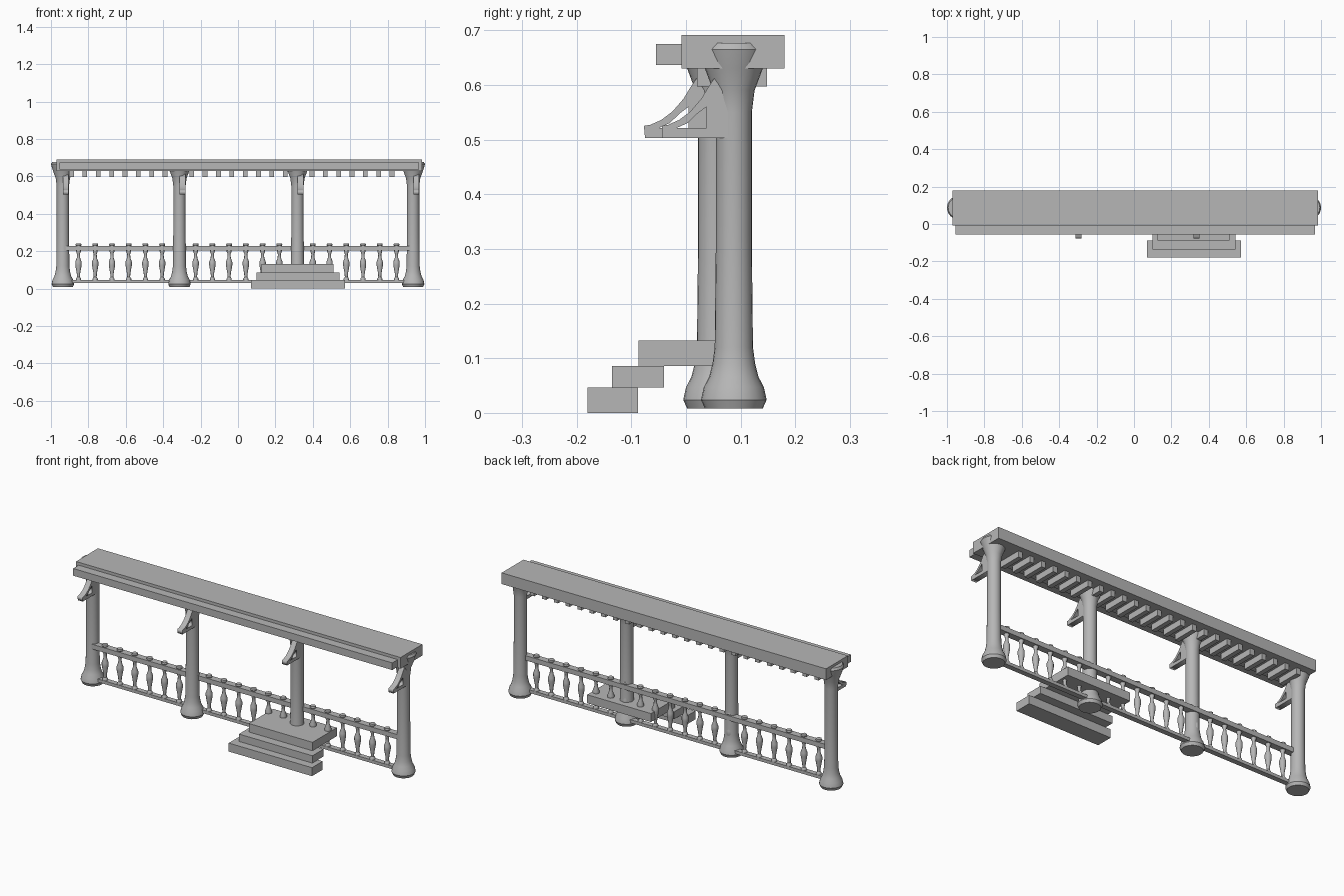
import bpy, bmesh, math
from mathutils import Matrix, Vector

cube = bpy.data.objects.get("Cube")
if cube:
    bpy.data.objects.remove(cube, do_unlink=True)

stone = bpy.data.materials.new("stone_grey")
stone.use_nodes = True
GREY = (0.47, 0.47, 0.47, 1)
stone.diffuse_color = GREY
stone.node_tree.nodes["Principled BSDF"].inputs["Base Color"].default_value = GREY


def add_object(name, mesh, location=(0, 0, 0)):
    ob = bpy.data.objects.new(name, mesh)
    ob.location = location
    bpy.context.collection.objects.link(ob)
    return ob


def box(name, x0, x1, y0, y1, z0, z1):
    bm = bmesh.new()
    bmesh.ops.create_cube(bm, size=1)
    size = Vector((x1 - x0, y1 - y0, z1 - z0))
    centre = Vector((x0 + x1, y0 + y1, z0 + z1)) / 2
    bm.transform(Matrix.Translation(centre) @ Matrix.Diagonal((*size, 1)))
    mesh = bpy.data.meshes.new(name)
    bm.to_mesh(mesh)
    bm.free()
    mesh.materials.append(stone)
    return add_object(name, mesh)


def lathe_mesh(name, profile, sides):
    """Turn a (radius, height) profile around the z axis."""
    bm = bmesh.new()
    points = [(0, profile[0][1])] + profile + [(0, profile[-1][1])]
    verts = [bm.verts.new((r, 0, z)) for r, z in points]
    edges = [bm.edges.new(pair) for pair in zip(verts, verts[1:])]
    bmesh.ops.spin(bm, geom=verts + edges, cent=(0, 0, 0), axis=(0, 0, 1),
                   angle=math.tau, steps=sides)
    bmesh.ops.remove_doubles(bm, verts=bm.verts, dist=1e-5)
    bmesh.ops.recalc_face_normals(bm, faces=bm.faces)
    mesh = bpy.data.meshes.new(name)
    bm.to_mesh(mesh)
    bm.free()
    mesh.materials.append(stone)
    mesh.shade_smooth()
    mesh.set_sharp_from_angle(angle=math.radians(35))
    return mesh


def bracket_mesh(name, outline, hole, width):
    """Extrude a side profile (y, z) with an opening along x."""
    curve = bpy.data.curves.new(name, "CURVE")
    curve.dimensions = "2D"
    curve.fill_mode = "BOTH"
    curve.extrude = width / 2
    for points in (outline, hole):
        spline = curve.splines.new("POLY")
        spline.points.add(len(points) - 1)
        for p, (y, z) in zip(spline.points, points):
            p.co = (y, z, 0, 1)
        spline.use_cyclic_u = True
    temp = add_object(name, curve)
    graph = bpy.context.evaluated_depsgraph_get()
    mesh = bpy.data.meshes.new_from_object(temp.evaluated_get(graph))
    bpy.data.objects.remove(temp, do_unlink=True)
    mesh.transform(Matrix(((0, 0, 1, 0), (1, 0, 0, 0), (0, 1, 0, 0), (0, 0, 0, 1))))
    mesh.materials.clear()
    mesh.materials.append(stone)
    return mesh


# Roof beam and front fascia
box("roof_beam", -0.97, 0.985, -0.008, 0.18, 0.63, 0.691)
box("fascia_board", -0.955, 0.968, -0.055, -0.008, 0.636, 0.675)

# Joists under the beam
for i in range(25):
    x = -0.89 + i * 0.0714
    box("joist", x - 0.0125, x + 0.0125, 0.02, 0.148, 0.597, 0.632)

# Columns with brackets, the end ones set slightly further back
column = lathe_mesh("column", [
    (0.053, 0.008), (0.06, 0.024), (0.055, 0.047), (0.045, 0.066), (0.039, 0.09),
    (0.035, 0.12), (0.033, 0.3), (0.033, 0.55), (0.038, 0.59), (0.053, 0.63),
    (0.0635, 0.665), (0.057, 0.677)], 24)
bracket = bracket_mesh("bracket", [
    (0, 0.503), (-0.13, 0.503), (-0.132, 0.525), (-0.12, 0.527), (-0.1, 0.536),
    (-0.08, 0.551), (-0.06, 0.574), (-0.046, 0.597), (-0.036, 0.612),
    (-0.02, 0.59), (0, 0.59)], [
    (-0.105, 0.521), (-0.05, 0.521), (-0.05, 0.56), (-0.066, 0.548),
    (-0.085, 0.53)], 0.03)
for x, y in ((-0.9365, 0.0875), (-0.313, 0.055), (0.318, 0.055), (0.9365, 0.0875)):
    add_object("column", column, (x, y, 0))
    add_object("bracket", bracket, (x + 0.016, y, 0))

# Railing
RAIL_Y = 0.075
box("top_rail", -0.937, 0.937, RAIL_Y - 0.018, RAIL_Y + 0.018, 0.203, 0.229)
box("bottom_rail", -0.937, 0.937, RAIL_Y - 0.014, RAIL_Y + 0.014, 0.03, 0.047)
baluster = lathe_mesh("baluster", [
    (0.014, 0.045), (0.014, 0.053), (0.008, 0.062), (0.009, 0.08), (0.017, 0.125),
    (0.017, 0.143), (0.009, 0.165), (0.008, 0.185), (0.013, 0.198), (0.013, 0.205)], 12)
cap = lathe_mesh("baluster_cap", [(0.013, 0.227), (0.016, 0.233), (0.014, 0.241)], 12)
for i in range(20):
    place = (-0.853 + i * 0.0895, RAIL_Y, 0)
    add_object("baluster", baluster, place)
    add_object("baluster_cap", cap, place)

# Entrance steps
box("lower_step", 0.07, 0.572, -0.18, -0.088, 0, 0.046)
box("middle_step", 0.1, 0.543, -0.135, -0.04, 0.046, 0.086)
box("top_step", 0.126, 0.51, -0.087, 0.122, 0.086, 0.132)
